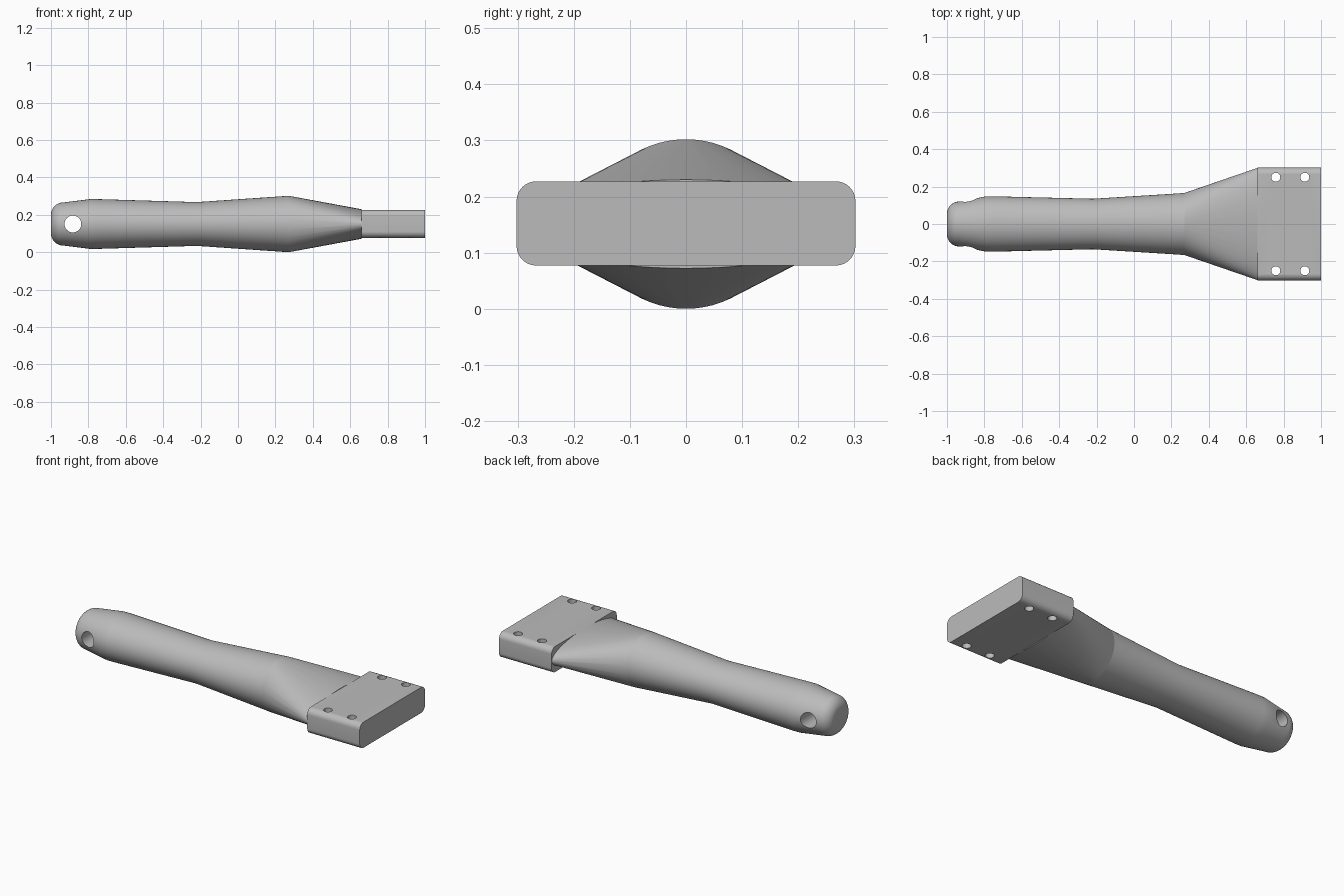
import bpy, bmesh, math
from mathutils import Matrix, Vector

cube = bpy.data.objects.get("Cube")
if cube:
    bpy.data.objects.remove(cube, do_unlink=True)

AXIS_Z = 0.151
SIDES = 64

grey = bpy.data.materials.new("plain grey")
grey.use_nodes = True
grey.diffuse_color = (0.5, 0.5, 0.5, 1)
grey.node_tree.nodes["Principled BSDF"].inputs["Base Color"].default_value = (0.5, 0.5, 0.5, 1)


def make_object(name, bm):
    bmesh.ops.recalc_face_normals(bm, faces=bm.faces)
    mesh = bpy.data.meshes.new(name)
    bm.to_mesh(mesh)
    bm.free()
    mesh.materials.append(grey)
    obj = bpy.data.objects.new(name, mesh)
    bpy.context.collection.objects.link(obj)
    return obj


def activate(obj):
    bpy.ops.object.select_all(action="DESELECT")
    obj.select_set(True)
    bpy.context.view_layer.objects.active = obj


def ring(bm, x, half_y, half_z):
    angles = [math.tau * i / SIDES for i in range(SIDES)]
    return [bm.verts.new((x, half_y * math.cos(a), AXIS_Z + half_z * math.sin(a)))
            for a in angles]


def drill(obj, centres, radius, axis):
    """Cut round holes through the object along an axis."""
    bm = bmesh.new()
    turn = Vector((0, 0, 1)).rotation_difference(Vector(axis)).to_matrix().to_4x4()
    for c in centres:
        bmesh.ops.create_cone(bm, cap_ends=True, segments=32, radius1=radius,
                              radius2=radius, depth=1, matrix=Matrix.Translation(c) @ turn)
    cutter = make_object("hole_cutter", bm)
    cutter.hide_render = True
    mod = obj.modifiers.new("holes", "BOOLEAN")
    mod.object = cutter
    mod.operation = "DIFFERENCE"
    mod.solver = "EXACT"
    activate(obj)
    bpy.ops.object.modifier_apply(modifier=mod.name)
    bpy.data.objects.remove(cutter, do_unlink=True)


# Grip: oval sections (x, half width, half height) with a rounded butt
sections = []
for i in range(9):
    a = math.pi / 2 * (1 - i / 8)
    r = 0.065 * math.cos(a)
    sections.append((-0.935 - 0.065 * math.sin(a), 0.055 + r, 0.05 + r))
sections += [(-0.79, 0.148, 0.133), (-0.75, 0.148, 0.133), (-0.22, 0.135, 0.117),
             (0.23, 0.163, 0.148), (0.27, 0.166, 0.151)]
bm = bmesh.new()
rings = [ring(bm, *s) for s in sections]
for r0, r1 in zip(rings, rings[1:]):
    for i in range(SIDES):
        j = (i + 1) % SIDES
        bm.faces.new((r0[i], r0[j], r1[j], r1[i]))
bm.faces.new(rings[0])
bm.faces.new(rings[-1])
grip = make_object("grip", bm)
drill(grip, [(-0.883, 0, AXIS_Z)], 0.045, (0, 1, 0))

# Flare: hull from the round grip to a wide flat oval
bm = bmesh.new()
ring(bm, 0.27, 0.166, 0.151)
ring(bm, 0.66, 0.3, 0.079)
bmesh.ops.convex_hull(bm, input=bm.verts)
flare = make_object("flare", bm)

# Mounting block: rounded long edges and four through holes
bm = bmesh.new()
bmesh.ops.create_cube(bm, size=1, matrix=Matrix.Translation((0.83, 0, AXIS_Z + 0.001))
                      @ Matrix.Diagonal((0.34, 0.604, 0.15, 1)))
long_edges = [e for e in bm.edges if abs(e.verts[0].co.x - e.verts[1].co.x) > 0.1]
bmesh.ops.bevel(bm, geom=long_edges, offset=0.035, segments=8, profile=0.5, affect="EDGES")
block = make_object("mounting_block", bm)
drill(block, [(x, y, AXIS_Z) for x in (0.758, 0.913) for y in (-0.25, 0.25)],
      0.024, (0, 0, 1))

for obj in (grip, flare, block):
    activate(obj)
    bpy.ops.object.shade_smooth_by_angle(angle=math.radians(30))
